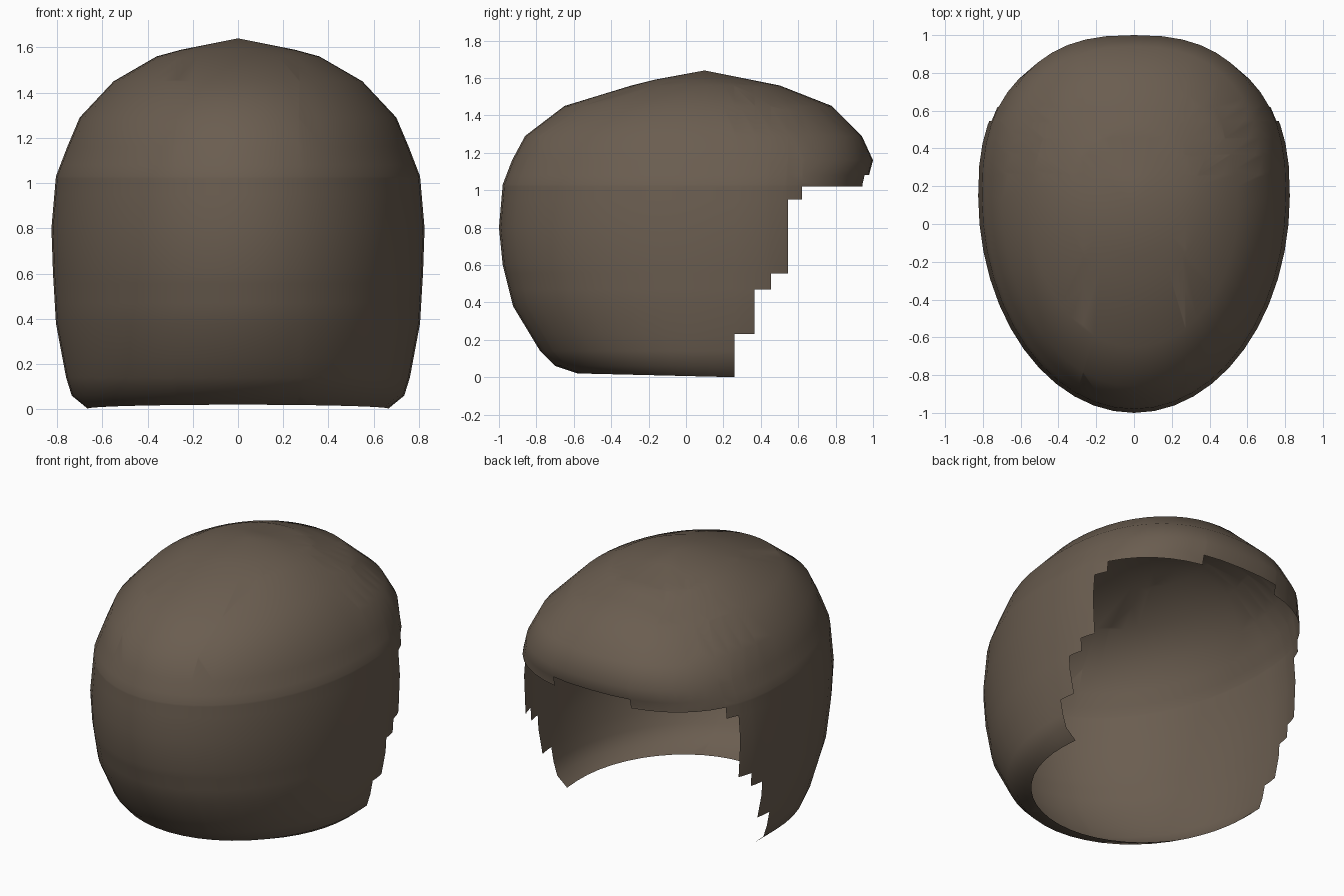
import bpy, bmesh, math

cube = bpy.data.objects.get("Cube")
if cube:
    bpy.data.objects.remove(cube, do_unlink=True)

# Hair colour
hair = bpy.data.materials.new("dark brown hair")
hair.use_nodes = True
colour = (0.145, 0.11, 0.08, 1)
hair.diffuse_color = colour
hair.node_tree.nodes["Principled BSDF"].inputs["Base Color"].default_value = colour

# Shell rings: height, half width, -y reach, +y reach, widest y, roundness of +y half
RINGS = [
    (0.00, 0.665, -0.58, 0.78, 0.15, 2.5),
    (0.06, 0.735, -0.70, 0.84, 0.15, 2.5),
    (0.14, 0.76, -0.78, 0.88, 0.15, 2.5),
    (0.38, 0.805, -0.925, 0.93, 0.15, 2.5),
    (0.60, 0.818, -0.98, 0.95, 0.15, 2.5),
    (0.80, 0.825, -1.0, 0.96, 0.15, 2.5),
    (1.03, 0.805, -0.98, 0.965, 0.15, 2.5),
    (1.16, 0.755, -0.93, 1.0, 0.15, 2.5),
    (1.29, 0.70, -0.86, 0.94, 0.13, 2.4),
    (1.45, 0.55, -0.65, 0.78, 0.1, 2.1),
    (1.56, 0.36, -0.29, 0.50, 0.1, 2),
    (1.59, 0.25, -0.17, 0.35, 0.1, 2),
]
COLUMNS = 48

# Jagged opening: top of each step and the y where the side hair ends
STEPS = [(0.23, 0.26), (0.47, 0.365), (0.555, 0.455), (0.95, 0.545), (1.02, 0.62)]
FRINGE_TOP, FRINGE_HALF = 1.08, 0.27


def ring_point(ring, i):
    z, half, back, front, mid, power = ring
    angle = 2 * math.pi * i / COLUMNS
    c, s = math.cos(angle), math.sin(angle)
    p = 2 / power if s > 0 else 1
    x = half * math.copysign(abs(c) ** p, c)
    y = mid + (front - mid if s > 0 else mid - back) * math.copysign(abs(s) ** p, s)
    if z == 0:                      # gently raised hem
        z = 0.024 * (0.26 - y)
    return x, y, z


def in_opening(p):
    for top, limit in STEPS:
        if p.z < top:
            return p.y > limit
    return p.z < FRINGE_TOP and p.y > 0 and abs(p.x) < FRINGE_HALF


# Loft the shell and close it at the crown
bm = bmesh.new()
loops = [[bm.verts.new(ring_point(r, i)) for i in range(COLUMNS)] for r in RINGS]
for low, high in zip(loops, loops[1:]):
    for i in range(COLUMNS):
        j = (i + 1) % COLUMNS
        bm.faces.new((low[i], low[j], high[j], high[i]))
crown = bm.verts.new((0, 0.1, 1.64))
for i in range(COLUMNS):
    bm.faces.new((loops[-1][i], loops[-1][(i + 1) % COLUMNS], crown))


def slice_shell(point, normal):
    bmesh.ops.bisect_plane(bm, geom=bm.verts[:] + bm.edges[:] + bm.faces[:],
                           dist=0.0001, plane_co=point, plane_no=normal)


# Slice along the step lines, then remove the opening
for top, limit in STEPS:
    slice_shell((0, 0, top), (0, 0, 1))
    slice_shell((0, limit, 0), (0, 1, 0))
slice_shell((0, 0, FRINGE_TOP), (0, 0, 1))
for side in (-1, 1):
    slice_shell((side * FRINGE_HALF, 0, 0), (1, 0, 0))
gone = [f for f in bm.faces if in_opening(f.calc_center_median())]
bmesh.ops.delete(bm, geom=gone, context='FACES')

for f in bm.faces:
    f.smooth = True
mesh = bpy.data.meshes.new("hair_shell")
bm.to_mesh(mesh)
bm.free()
mesh.materials.append(hair)
shell = bpy.data.objects.new("hair_shell", mesh)
bpy.context.collection.objects.link(shell)
